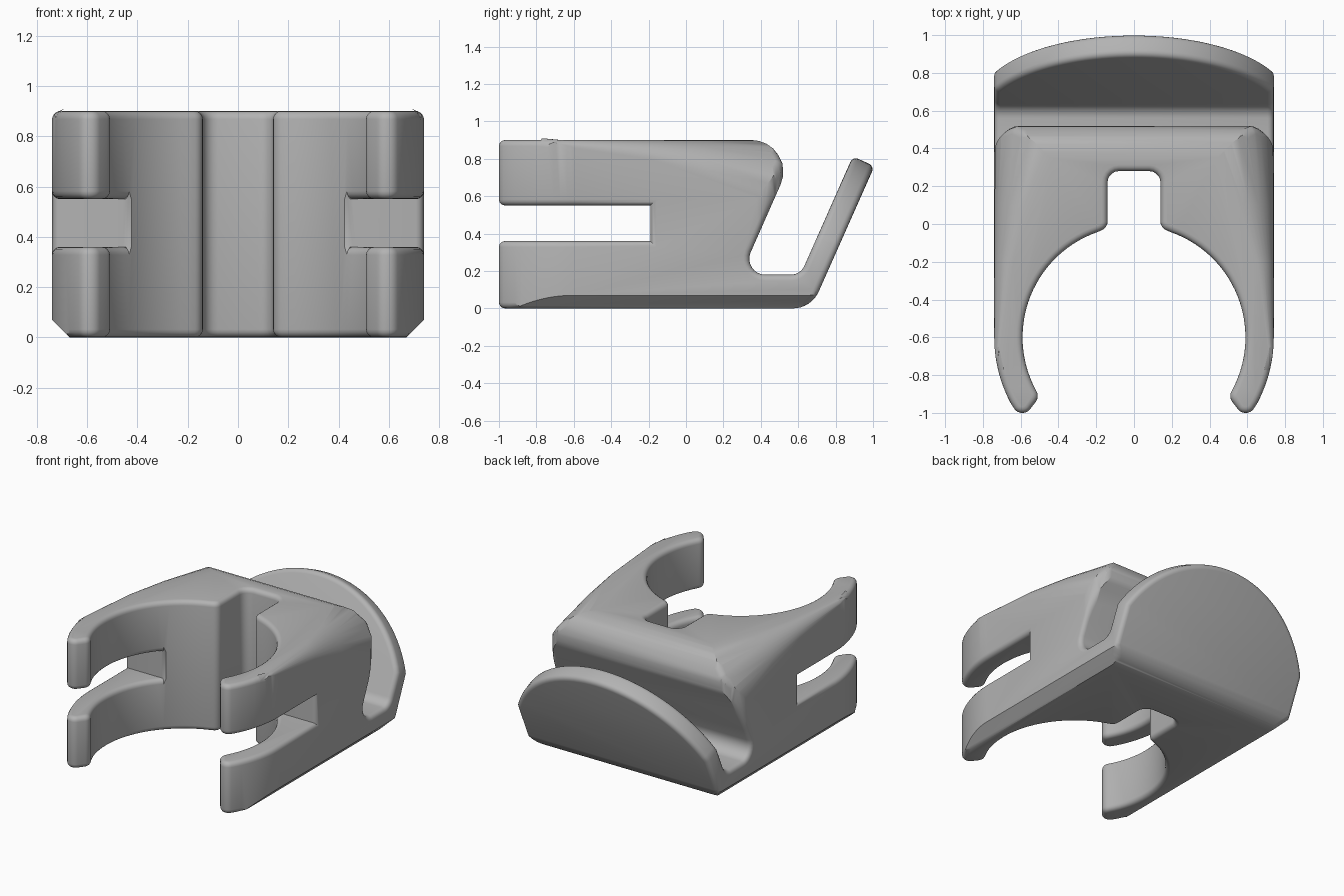
import bpy, bmesh
from math import sin, cos, tan, radians, pi
from mathutils import Vector, Matrix

cube = bpy.data.objects.get("Cube")
if cube:
    bpy.data.objects.remove(cube, do_unlink=True)

W, H = 0.74, 0.9          # half width and height of the clip
UP = Matrix.Identity(4)
SIDE = Matrix(((0, 0, 1, 0), (1, 0, 0, 0), (0, 1, 0, 0), (0, 0, 0, 1)))
FRONT = Matrix(((1, 0, 0, 0), (0, 0, 1, 0), (0, 1, 0, 0), (0, 0, 0, 1)))


def arc(cx, cy, r, a, b, n, ry=None):
    steps = [radians(a + (b - a) * i / n) for i in range(n + 1)]
    return [(cx + r * cos(t), cy + (ry or r) * sin(t)) for t in steps]


def rounded(points, n=8):
    """Replace every (x, y, radius) corner with a circular fillet."""
    out = []
    for i, p in enumerate(points):
        if len(p) == 2:
            out.append(p)
            continue
        c, r = Vector(p[:2]), p[2]
        u = (Vector(points[i - 1][:2]) - c).normalized()
        v = (Vector(points[(i + 1) % len(points)][:2]) - c).normalized()
        half = u.angle(v) / 2
        sweep = pi - 2 * half
        mid = c + (u + v).normalized() * (r / sin(half))
        a, b = c + u * (r / tan(half)) - mid, c + v * (r / tan(half)) - mid
        for k in range(n + 1):
            t = sweep * k / n
            q = mid + (a * sin(sweep - t) + b * sin(t)) / sin(sweep)
            out.append((q.x, q.y))
    return out


def loft(name, sections):
    """Closed solid through matching rings of points."""
    bm = bmesh.new()
    rings = [[bm.verts.new(p) for p in s] for s in sections]
    n = len(rings[0])
    for r, s in zip(rings, rings[1:]):
        for i in range(n):
            bm.faces.new((r[i], r[(i + 1) % n], s[(i + 1) % n], s[i]))
    bm.faces.new(rings[0][::-1])
    bm.faces.new(rings[-1])
    bmesh.ops.recalc_face_normals(bm, faces=bm.faces[:])
    mesh = bpy.data.meshes.new(name)
    bm.to_mesh(mesh)
    bm.free()
    ob = bpy.data.objects.new(name, mesh)
    bpy.context.collection.objects.link(ob)
    return ob


def prism(name, pts, lo, hi, frame=UP):
    return loft(name, [[frame @ Vector((x, y, z)) for x, y in pts] for z in (lo, hi)])


def combine(ob, tool, how):
    mod = ob.modifiers.new(how, 'BOOLEAN')
    mod.operation, mod.solver, mod.object = how, 'EXACT', tool
    bpy.context.view_layer.update()
    bpy.context.view_layer.objects.active = ob
    bpy.ops.object.modifier_apply(modifier=mod.name)
    if not ob.data.polygons:
        raise RuntimeError("nothing left after " + tool.name)
    bpy.data.objects.remove(tool, do_unlink=True)


def mirrored(pts, sx):
    return [(x * sx, y) for x, y in pts]


# Side profile: block with overhanging back, hook floor and slanted tongue
clip = prism("spring_clip", rounded([
    (-1.05, 0), (0.67, 0, 0.15), (1.03, 0.81), (0.915, 0.865),
    (0.612, 0.18, 0.08), (0.293, 0.18, 0.085), (0.611, H, 0.17), (-1.05, H)]),
    -0.8, 0.8, SIDE)

# Plan outline: notch, round grip and curved arm tips
half_plan = rounded([(0, 0.28), (0.14, 0.28, 0.06), (0.14, -0.02, 0.05)]
                    + arc(0, -0.6, 0.59, 71, -28, 28)
                    + [(0.5, -0.915, 0.05), (0.565, -1, 0.05), (0.62, -1, 0.05)]
                    + arc(0, -0.6, W, -28, 0, 10) + [(W, 1.2)], 5)
combine(clip, prism("plan", half_plan + mirrored(half_plan[:0:-1], -1), -0.1, 1.1),
        'INTERSECT')

# Slot that splits each arm in two
combine(clip, prism("slot", [(-1, -1.2), (1, -1.2), (1, -0.19), (-1, -0.19)],
                    0.36, 0.55), 'DIFFERENCE')

# Round end of the tongue, cut square to its slope
a = radians(24.2)
tilt = Matrix(((1, 0, 0, 0), (0, sin(a), cos(a), 0.6),
               (0, cos(a), -sin(a), 0.05), (0, 0, 0, 1)))
combine(clip, prism("tongue_cutter", arc(0, 0, 0.815, 15, 165, 48)
                    + [(-1, 0.2), (-1, 1.3), (1, 1.3), (1, 0.2)],
                    -0.2, 0.2, tilt), 'DIFFERENCE')

for sx in (1, -1):
    # Straight chamfer under each side
    wedge = [(0.67, 0), (0.67, -0.1), (0.9, -0.1), (0.9, 0.23)]
    combine(clip, prism("chamfer", mirrored(wedge, sx), -1.2, 1.2, FRONT), 'DIFFERENCE')
    # Rounded back corner of the block
    corner = arc(0.55, 0.37, 0.191, 0, 90, 10, 0.162) + [(0.55, 0.6), (0.85, 0.6), (0.85, 0.37)]
    combine(clip, prism("corner", mirrored(corner, sx), 0.25, 1), 'DIFFERENCE')
    # Shoulder fillet that widens toward the back
    rings = []
    for y, r in ((-1.1, 0.03), (-0.65, 0.035), (-0.2, 0.1), (0.1, 0.19), (0.35, 0.3), (0.6, 0.4)):
        ring = arc(W - r, H - r, r, 0, 90, 10) + [(W - r, 1.1), (0.9, 1.1), (0.9, H - r)]
        rings.append([(x * sx, y, z) for x, z in ring])
    combine(clip, loft("shoulder", rings), 'DIFFERENCE')

# Tidy the mesh and round the hard outer edges
bm = bmesh.new()
bm.from_mesh(clip.data)
bmesh.ops.remove_doubles(bm, verts=bm.verts[:], dist=0.004)
bmesh.ops.dissolve_limit(bm, angle_limit=radians(1), verts=bm.verts[:], edges=bm.edges[:])
bm.normal_update()
hard = [e for e in bm.edges if e.is_manifold and e.calc_face_angle_signed() > radians(50)]
bmesh.ops.bevel(bm, geom=hard, offset=0.032, offset_type='OFFSET', segments=4,
                profile=0.5, affect='EDGES', clamp_overlap=False)
bm.to_mesh(clip.data)
bm.free()

grey = bpy.data.materials.new("plain_grey")
grey.use_nodes = True
grey.diffuse_color = (0.45, 0.45, 0.45, 1)
grey.node_tree.nodes["Principled BSDF"].inputs["Base Color"].default_value = grey.diffuse_color
clip.data.materials.clear()
clip.data.materials.append(grey)

bpy.context.view_layer.objects.active = clip
bpy.ops.object.select_all(action='DESELECT')
clip.select_set(True)
bpy.ops.object.shade_smooth_by_angle(angle=radians(32))
